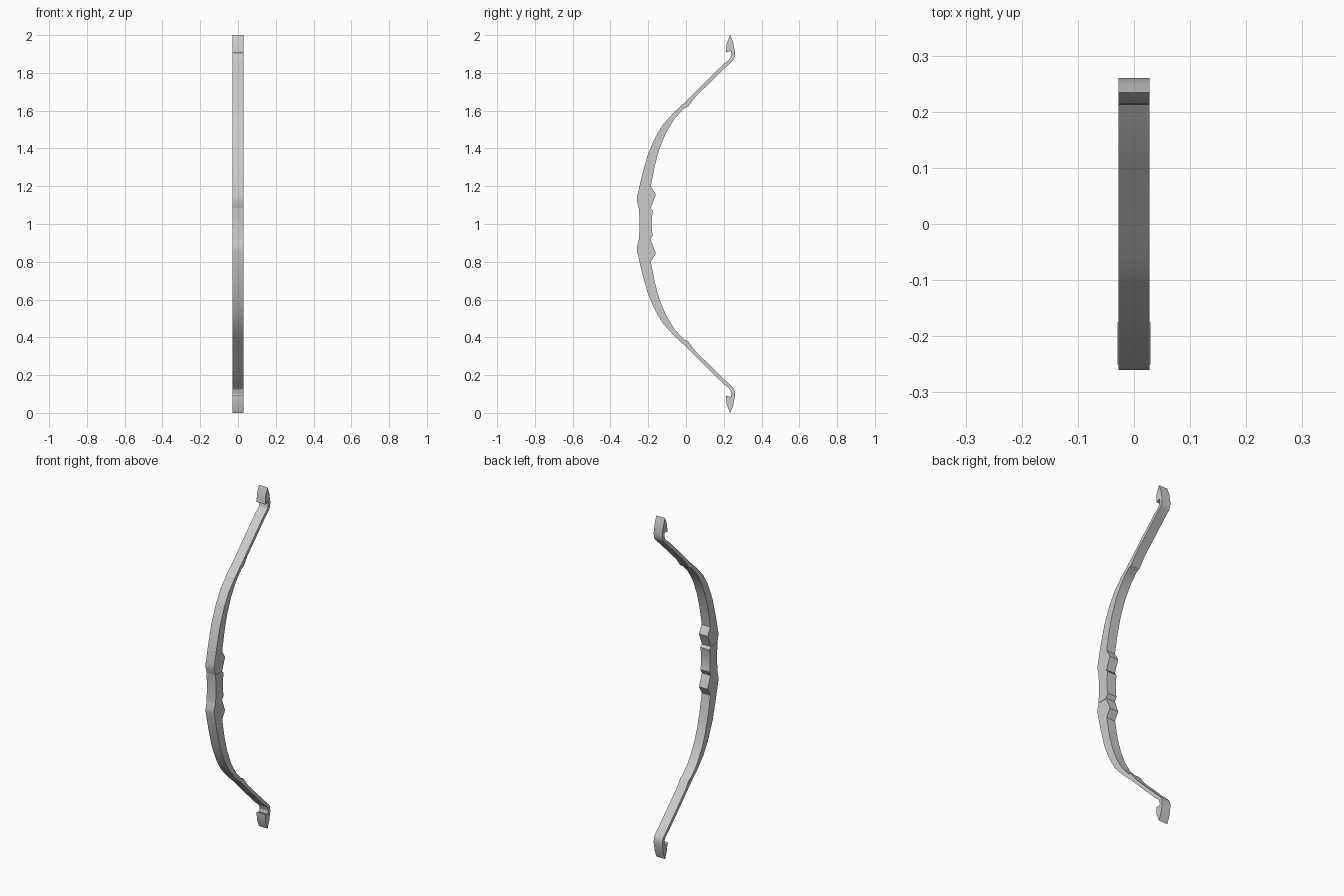
import bpy, bmesh, math

if "Cube" in bpy.data.objects:
    bpy.data.objects.remove(bpy.data.objects["Cube"])

def extrude_profile(name, pts, half_width, flip=False):
    """Solid made from a (y, z) outline, extruded along x; flip mirrors it about z = 1."""
    if flip:
        pts = [(y, 2 - z) for y, z in pts]
    bm = bmesh.new()
    face = bm.faces.new([bm.verts.new((-half_width, y, z)) for y, z in pts])
    ext = bmesh.ops.extrude_face_region(bm, geom=[face], use_keep_orig=True)
    verts = [g for g in ext["geom"] if isinstance(g, bmesh.types.BMVert)]
    bmesh.ops.translate(bm, verts=verts, vec=(2 * half_width, 0, 0))
    bmesh.ops.recalc_face_normals(bm, faces=bm.faces)
    mesh = bpy.data.meshes.new(name)
    bm.to_mesh(mesh)
    bm.free()
    ob = bpy.data.objects.new(name, mesh)
    bpy.context.collection.objects.link(ob)
    bpy.ops.object.select_all(action='DESELECT')
    ob.select_set(True)
    bpy.context.view_layer.objects.active = ob
    bpy.ops.object.shade_smooth_by_angle(angle=math.radians(25))
    return ob

# Front edge of the limb, from the grip up to the hook
front_edge = [(-0.25, 1.085), (-0.26, 1.12), (-0.26, 1.14), (-0.235, 1.25),
              (-0.205, 1.36), (-0.165, 1.455), (-0.12, 1.53), (-0.065, 1.59),
              (0.0, 1.65), (0.1, 1.75), (0.2, 1.848)]
# Hooked string nock with a barb and a pointed tip
nock = [(0.222, 1.864), (0.234, 1.877), (0.241, 1.90), (0.237, 1.917),
        (0.212, 1.908), (0.215, 1.955), (0.234, 2.0), (0.25, 1.96),
        (0.26, 1.905), (0.256, 1.878), (0.247, 1.864)]
# Back edge, from the nock down past the step and the thumb bump
back_edge = [(0.2, 1.82), (0.05, 1.673), (0.022, 1.635), (0.012, 1.622),
             (-0.01, 1.612), (-0.06, 1.558), (-0.105, 1.485), (-0.14, 1.4),
             (-0.165, 1.31), (-0.186, 1.2), (-0.16, 1.155), (-0.187, 1.085)]
limb = front_edge + nock + back_edge
extrude_profile("upper_limb", limb, 0.028)
extrude_profile("lower_limb", limb, 0.028, flip=True)

# Slightly wider grip between the limbs
grip = [(-0.25, 0.915), (-0.247, 0.96), (-0.246, 1.0), (-0.247, 1.04), (-0.25, 1.085),
        (-0.19, 1.085), (-0.175, 1.07), (-0.18, 1.04), (-0.182, 1.0),
        (-0.18, 0.96), (-0.175, 0.94), (-0.19, 0.915)]
extrude_profile("grip", grip, 0.0295)
